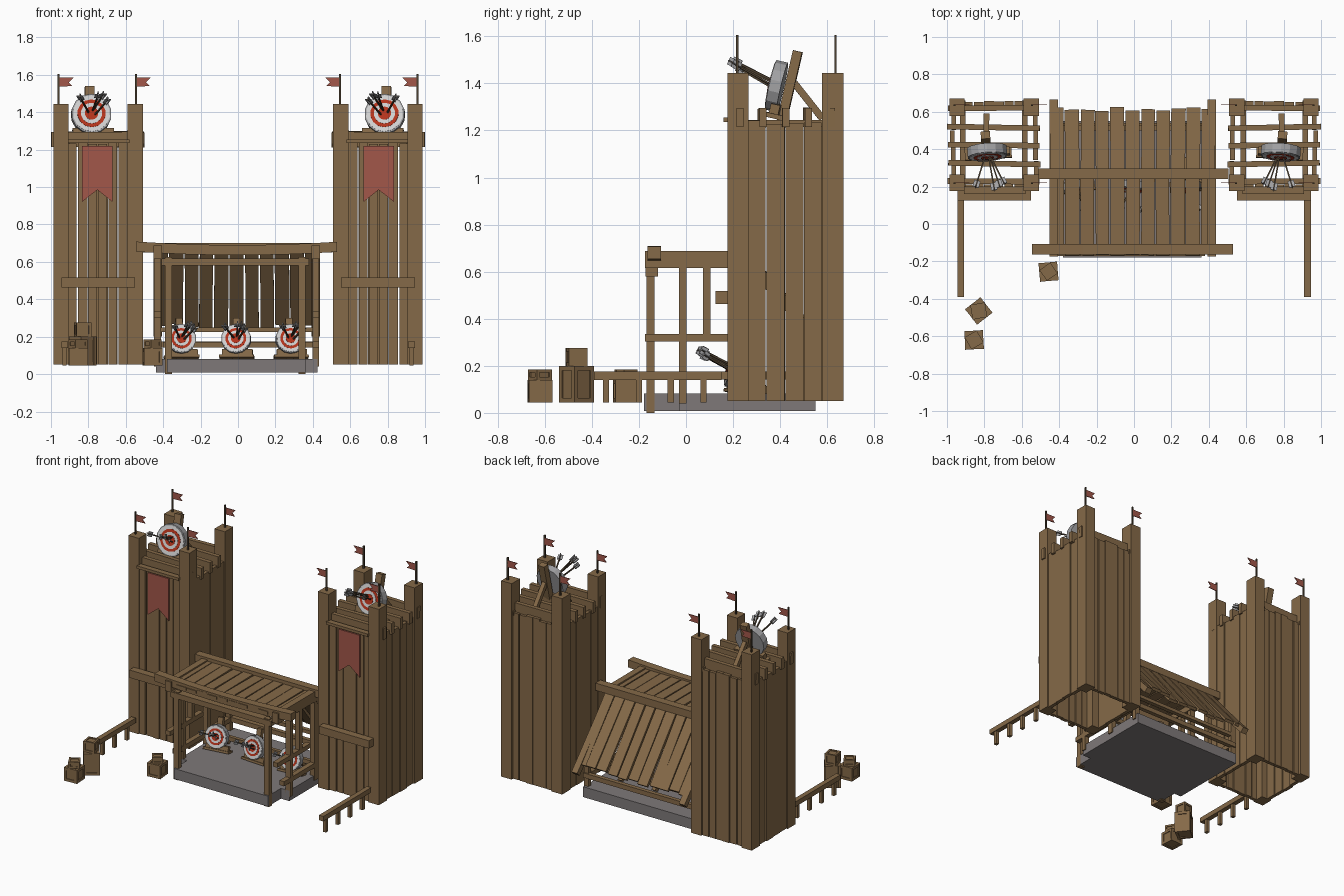
import bpy, bmesh, math, random
from mathutils import Vector, Matrix

if "Cube" in bpy.data.objects:
    bpy.data.objects.remove(bpy.data.objects["Cube"])

random.seed(4)
R = random.uniform

def mat(name, c):
    m = bpy.data.materials.new(name)
    m.diffuse_color = (*c, 1)
    m.use_nodes = True
    m.node_tree.nodes["Principled BSDF"].inputs["Base Color"].default_value = m.diffuse_color
    return m

WOOD = mat("wood", (.235, .143, .065))
DARK = mat("dark_wood", (.075, .052, .03))
STONE = mat("stone", (.21, .19, .19))
CLOTH = mat("red_cloth", (.36, .095, .068))
RED = mat("target_red", (.48, .035, .012))
WHITE = mat("target_white", (.66, .66, .66))
GREY = mat("target_grey", (.36, .36, .37))

class Part:
    """Collects solids in one mesh; finish() makes the object and its mirror twin."""
    def __init__(self, name, material):
        self.name, self.material, self.bm = name, material, bmesh.new()

    def cube(self, M):
        bmesh.ops.create_cube(self.bm, size=1, matrix=M)

    def box(self, x0, x1, y0, y1, z0, z1, M=Matrix()):
        self.cube(M @ Matrix.Translation(((x0+x1)/2, (y0+y1)/2, (z0+z1)/2))
                  @ Matrix.Diagonal((x1-x0, y1-y0, z1-z0, 1)))

    def beam(self, a, b, w, h, M=Matrix()):
        a, b = M @ Vector(a), M @ Vector(b)
        d = b - a
        self.cube(Matrix.Translation((a+b)/2) @ d.to_track_quat('Z', 'Y').to_matrix().to_4x4()
                  @ Matrix.Diagonal((w, h, d.length, 1)))

    def prism(self, pts, depth):
        f = self.bm.faces.new([self.bm.verts.new(p) for p in pts])
        r = bmesh.ops.extrude_face_region(self.bm, geom=[f])
        bmesh.ops.translate(self.bm, vec=depth,
                            verts=[v for v in r['geom'] if isinstance(v, bmesh.types.BMVert)])

    def disc(self, r, y0, y1, M):
        bmesh.ops.create_cone(self.bm, cap_ends=True, segments=14, radius1=r, radius2=r, depth=y1-y0,
            matrix=M @ Matrix.Translation((0, (y0+y1)/2, 0)) @ Matrix.Rotation(math.pi/2, 4, 'X'))

    def finish(self, mirror=False):
        bm = self.bm
        for side in ((-1, 1) if mirror else (0,)):
            if side == 1:
                bmesh.ops.scale(bm, vec=(-1, 1, 1), verts=bm.verts)
            bmesh.ops.recalc_face_normals(bm, faces=bm.faces)
            n = self.name + {-1: "_left", 0: "", 1: "_right"}[side]
            me = bpy.data.meshes.new(n)
            bm.to_mesh(me)
            me.materials.append(self.material)
            bpy.context.collection.objects.link(bpy.data.objects.new(n, me))
        bm.free()

# ---------- towers (left built, right mirrored) ----------
p = Part("tower_posts", WOOD)
for x0, x1 in ((-.987, -.905), (-.59, -.507)):
    for y0, y1 in ((.176, .265), (.577, .67)):
        p.box(x0, x1, y0, y1, .05, 1.445)
p.finish(True)

p = Part("tower_walls", WOOD)
for i in range(6):                                   # front and back planks
    x = -.91 + i*.0542
    for y in (.188, .63):
        o = R(-.004, .004)
        p.box(x, x+.05+R(-.003, .003), y+o, y+.025+o, .05, 1.235+R(-.01, .01))
for i in range(4):                                   # side planks
    y = .262 + i*.08
    for x in (-.98, -.538):
        o = R(-.004, .004)
        p.box(x+o, x+.025+o, y, y+.076+R(-.003, .003), .05, 1.235+R(-.01, .01))
p.finish(True)

p = Part("tower_platform", WOOD)
for i in range(5):
    y = .19 + i*.097
    p.beam((-1+R(0, .008), y+.04, 1.255), (-.5-R(0, .008), y+.04+R(-.01, .01), 1.255+R(-.008, .008)), .03, .08)
p.box(-.93, -.9, .2, .66, 1.215, 1.245)
p.box(-.6, -.57, .2, .66, 1.215, 1.245)
p.beam((-.91, .18, 1.245), (-.58, .18, 1.245), .04, .02)
p.finish(True)

p = Part("tower_crossbeam", WOOD)
p.box(-.945, -.55, .125, .178, .462, .517)
p.finish(True)

p = Part("banner", CLOTH)
p.prism([(-.835, .176, 1.22), (-.67, .176, 1.22), (-.67, .176, .92),
         (-.752, .176, .985), (-.835, .176, .92)], (0, .008, 0))
p.finish(True)

poles, flags = Part("flag_poles", DARK), Part("flags", CLOTH)
for x in (-.96, -.546):
    for y in (.218, .635):
        poles.box(x-.005, x+.005, y-.005, y+.005, 1.44, 1.605)
        flags.prism([(x, y, 1.585), (x+.08, y, 1.585), (x+.055, y, 1.56),
                     (x+.075, y, 1.54), (x, y, 1.537)], (0, .005, 0))
poles.finish(True)
flags.finish(True)

# ---------- fences ----------
p = Part("fence", WOOD)
p.box(-.945, -.91, -.39, .15, .14, .175)
for y in (-.34, -.2, -.065, .075):
    p.box(-.939, -.916, y-.013, y+.013, .045, .145)
p.finish(True)

# ---------- archery targets ----------
def target(name, loc, s, spin, mirror, braced):
    M = (Matrix.Translation(loc) @ Matrix.Rotation(math.radians(spin), 4, 'Z')
         @ Matrix.Rotation(math.radians(-13), 4, 'X') @ Matrix.Scale(s, 4))
    layers = ((GREY, .108, -.025, .025), (WHITE, .1, -.028, -.024), (RED, .076, -.030, -.024),
              (WHITE, .057, -.032, -.024), (RED, .036, -.034, -.024))
    for i, (m, r, y0, y1) in enumerate(layers):
        p = Part(f"{name}_ring_{i}", m)
        p.disc(r, y0, y1, M)
        p.finish(mirror)
    p = Part(name + "_stand", WOOD)
    p.box(-.028, .022, .035, .075, -.15, .165, M)
    p.box(-.1, .12, .0, .04, -.115, -.075, M)
    p.box(-.12, .13, -.01, .07, -.135, -.115, M)
    if braced:
        p.beam((0, .07, .03), (.01, .22, -.09), .03, .03, M)
    p.finish(mirror)
    shafts, fl = Part(name + "_arrow_shafts", DARK), Part(name + "_arrow_feathers", GREY)
    for a, b in (((-.012, -.02, .0), (-.075, -.2, .055)), ((.005, -.02, .012), (.025, -.225, .06)),
                 ((.015, -.02, -.01), (.08, -.19, .04)), ((.01, -.02, .02), (.055, -.21, .065))):
        a, b = Vector(a), Vector(b)
        shafts.beam(a, b, .008, .008, M)
        c = a.lerp(b, .8)
        fl.beam(c, b, .034, .004, M)
        fl.beam(c, b, .004, .034, M)
    shafts.finish(mirror)
    fl.finish(mirror)

target("tower_target", (-.785, .385, 1.388), 1, 4, True, True)
for n, x, a in (("left", -.305, 8), ("middle", -.01, -4), ("right", .28, 5)):
    target("stall_target_" + n, (x, .2, .187), .74, a, False, True)

# ---------- stall ----------
p = Part("stone_base", STONE)
p.prism([(-.38, -.178, .008), (.36, -.178, .008), (.36, -.03, .008), (.425, -.03, .008), (.425, .55, .008),
         (-.438, .55, .008), (-.438, -.03, .008), (-.38, -.03, .008)], (0, 0, .074))
p.finish()

p = Part("stall_front_posts", WOOD)
for x in (-.372, .342):
    p.box(x-.019, x+.019, -.168, -.134, 0, .625)
p.box(-.41, .38, -.172, -.12, .58, .618)
p.finish()

p = Part("stall_side_frames", WOOD)
for x in (-.43, .415):
    def bar(y0, y1, z0, z1, w=.018):
        p.box(x-w, x+w, y0, y1, z0, z1)
    bar(-.175, .28, .615, .688, .023)                # top rail
    bar(-.175, .2, .303, .335)                       # middle rail
    bar(-.1, .54, .142, .175)                        # low rail
    bar(-.03, .002, .04, .62)
    bar(.072, .105, .32, .62)
    bar(.245, .285, .05, .66)
    bar(.5, .53, .05, .36)
    p.beam((x, .25, .65), (x, .65, .215), .045, .04)  # rafter
p.box(-.44, .43, .51, .54, .142, .175)               # rear rails
p.box(-.44, .43, .5, .53, .225, .25)
p.box(-.40, .40, .265, .29, .142, .172)              # target rail
p.finish()

p = Part("stall_sagging_beam", WOOD)
N = 8
xs = [-.545 + 1.075*i/N for i in range(N+1)]
sag = lambda x: .69 + .018*(x/.54)**2
p.prism([(x, -.163, sag(x)) for x in xs] + [(x, -.163, sag(x)-.054) for x in reversed(xs)], (0, .057, 0))
p.finish()

p = Part("stall_ridge_beam", WOOD)
p.box(-.51, .505, .24, .297, .65, .702)
p.finish()

p = Part("stall_roof_planks", WOOD)
for i in range(11):
    x = -.41 + i*.0805
    w, t = .074 + R(-.004, .004), R(-.006, .006)
    p.beam((x, -.17+R(0, .012), .668+t/2), (x+R(-.004, .004), .27, .668-t/2), w, .02)
    p.beam((x, .265, .672), (x+R(-.005, .005), .605+R(-.01, .012), .262+R(-.012, .012)), w, .02)
p.finish()

# ---------- crates ----------
def crate(name, x, y, z, w, h, ang):
    M = Matrix.Translation((x, y, z)) @ Matrix.Rotation(math.radians(ang), 4, 'Z')
    p = Part(name, WOOD)
    a, b = w/2, w*.09
    i = a - .006
    p.box(-i, i, -i, i, .005, h-.005, M)
    for s in (-1, 1):                                # corner posts and edge rails
        for t in (-1, 1):
            X, Y = s*(a-b/1), t*(a-b/1)
            p.box(X-b, X+b, Y-b, Y+b, 0, h, M)
        for z0 in (0, h-2*b):
            Y = s*(a-b)
            p.box(-a, a, Y-b*.95, Y+b*.95, z0, z0+2*b, M)
            p.box(Y-b*.95, Y+b*.95, -a, a, z0, z0+2*b, M)
    p.finish()

crate("crate_near_base", -.457, -.255, .045, .1, .095, 5)
crate("crate_near_top", -.457, -.255, .14, .07, .045, 35)
crate("crate_stack_base", -.83, -.465, .045, .105, .155, 38)
crate("crate_stack_top", -.83, -.465, .2, .08, .075, 10)
crate("crate_far_base", -.855, -.62, .045, .1, .095, 3)
crate("crate_far_top", -.855, -.62, .14, .075, .045, 30)
